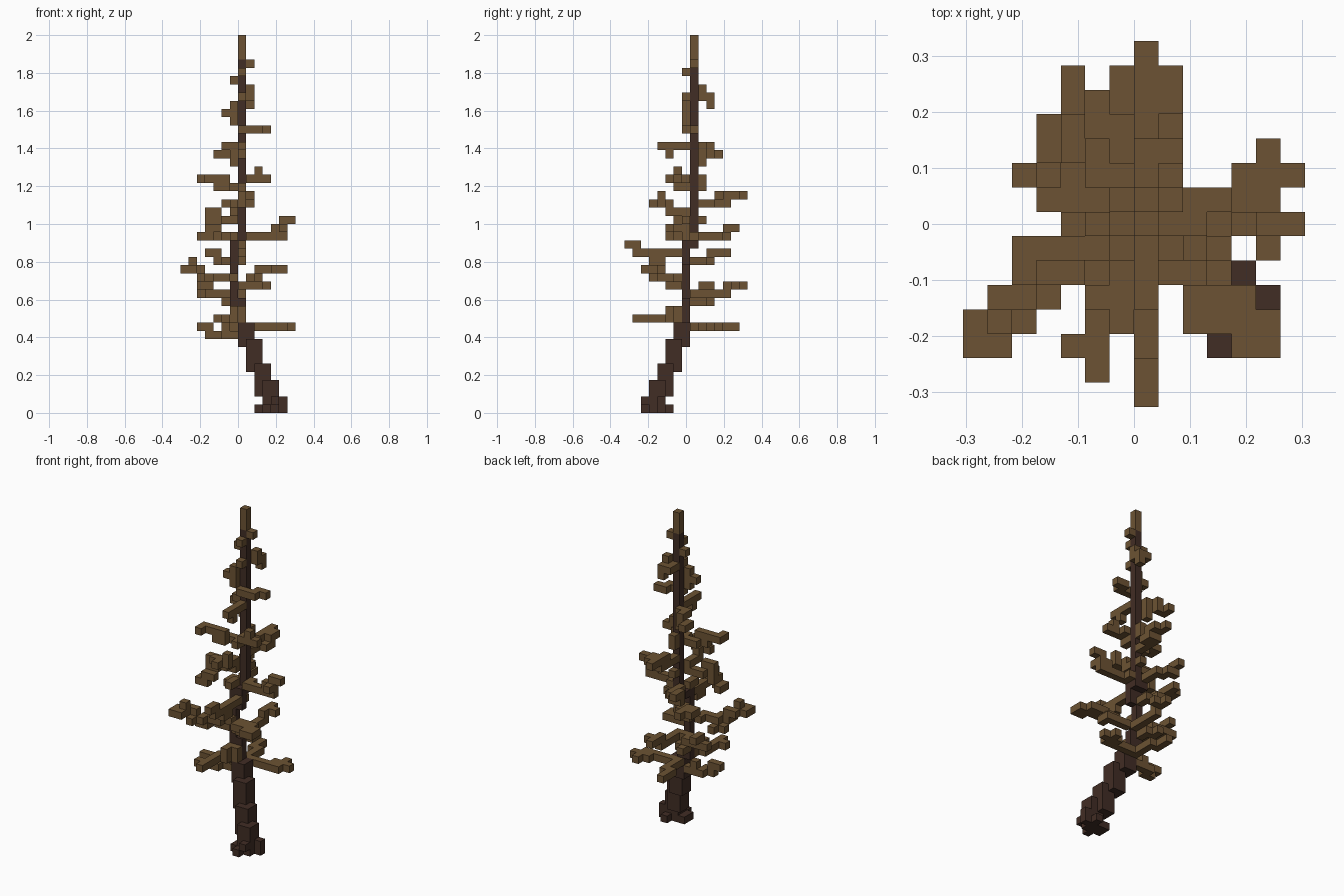
import bpy, bmesh
from mathutils import Vector

UNIT = 2 / 46  # edge of one block
STEPS = {"E": (1, 0, 0), "W": (-1, 0, 0), "N": (0, 1, 0),
         "S": (0, -1, 0), "U": (0, 0, 1), "D": (0, 0, -1)}

old = bpy.data.objects.get("Cube")
if old:
    bpy.data.objects.remove(old, do_unlink=True)


def make_material(name, rgb):
    mat = bpy.data.materials.new(name)
    mat.use_nodes = True
    mat.diffuse_color = (*rgb, 1)
    mat.node_tree.nodes["Principled BSDF"].inputs["Base Color"].default_value = (*rgb, 1)
    return mat


bark = make_material("dark bark", (0.053, 0.026, 0.018))
twig = make_material("brown twig", (0.151, 0.086, 0.033))


def block_object(name, cells, mat):
    """Blocky mesh holding only the outer faces of a set of grid cells."""
    bm = bmesh.new()
    for cell in cells:
        centre = Vector(cell) + Vector((0.5, 0, 0.5))
        for step in STEPS.values():
            if tuple(a + b for a, b in zip(cell, step)) in cells:
                continue
            n = Vector(step)
            u = Vector((n.y, n.z, n.x))
            v = n.cross(u)
            corners = (u + v, v - u, -u - v, u - v)
            bm.faces.new([bm.verts.new((centre + (n + c) / 2) * UNIT) for c in corners])
    bmesh.ops.remove_doubles(bm, verts=bm.verts, dist=UNIT / 100)
    mesh = bpy.data.meshes.new(name)
    bm.to_mesh(mesh)
    bm.free()
    mesh.materials.append(mat)
    bpy.context.collection.objects.link(bpy.data.objects.new(name, mesh))


def walk(start, route):
    """Cells along a route; a lower-case step moves without adding a block."""
    cells, here = {start}, start
    for letter in route:
        here = tuple(a + b for a, b in zip(here, STEPS[letter.upper()]))
        if letter.isupper():
            cells.add(here)
    return cells


def box(xs, ys, zs):
    return {(x, y, z) for x in range(xs[0], xs[1] + 1)
            for y in range(ys[0], ys[1] + 1) for z in range(zs[0], zs[1] + 1)}


# Leaning lower trunk, stepping over to a slim straight stem
roots = box((2, 4), (-4, -3), (0, 0)) | {(3, -5, 0), (4, -2, 0), (5, -3, 0), (5, -3, 1), (4, -5, 1)}
lower = (box((3, 4), (-4, -3), (1, 3)) | box((2, 3), (-3, -2), (2, 5))
         | box((1, 2), (-2, -1), (5, 8)) | box((0, 1), (-1, 0), (8, 10)))
middle = (box((-1, 0), (0, 0), (11, 13)) | box((-1, -1), (0, 0), (14, 20))
          | box((0, 0), (0, 0), (18, 20)) | box((-1, 0), (1, 1), (20, 20)))
block_object("roots", roots, bark)
block_object("leaning_trunk", lower, bark)
block_object("middle_trunk", middle, bark)
block_object("upper_stem", box((0, 0), (1, 1), (21, 42)), bark)
block_object("stem_tip", walk((0, 1, 43), "UU"), twig)

# Short twigs near the top
top_twigs = [
    ((1, 1, 42), ""), ((0, 0, 41), ""), ((-1, 1, 40), ""),
    ((1, 2, 39), "DNDuWS"), ((0, 0, 38), ""), ((-1, 0, 37), "DWeD"),
    ((0, 0, 34), "EENE"), ((0, 0, 32), "SSSnD"), ((-1, 2, 30), "UUWNDWN"),
]

# Crooked branches around the upper stem
upper_branches = [
    ((1, 0, 28), "SEUdE"), ((-1, 0, 27), "WSUdWUWWS"), ((0, 0, 27), "S"),
    ((0, 2, 27), "U"), ((0, 2, 25), "NNNUsNNNsESDS"), ((0, 4, 26), ""),
    ((-1, 0, 24), "SSUSSnWeEU"), ((-1, 0, 23), "WWSUWDDSEwDWN"),
    ((0, 2, 23), ""), ((-1, 0, 21), "S"), ((1, 1, 21), "SEEEEUSnWeUE"),
    ((-1, 2, 21), "NNWNWUN"),
]

# Long branches around the trunk
lower_branches = [
    ((0, -1, 19), "SSSSSUSddnnNN"), ((-1, 1, 18), "NWNWUNNsWS"),
    ((-1, -1, 16), "WSWWSWSnUWSUdWSE"), ((-4, -2, 15), "NwS"),
    ((-4, 2, 15), "N"), ((-1, 1, 14), "WNsWNsWNW"),
    ((0, 1, 14), "NNNNUNNsE"), ((-1, 1, 13), "NWN"),
    ((0, -1, 15), "EEESwUWeSUSENESESW"), ((0, -1, 11), "U"),
    ((-1, -1, 12), "DSUdWSSSWeS"), ((1, 1, 10), "EEEENWeNsE"),
    ((0, 1, 10), "NNNWNN"), ((-1, 0, 9), "WUdWSWUW"),
]

for label, group in (("top_twig", top_twigs), ("upper_branch", upper_branches),
                     ("lower_branch", lower_branches)):
    for number, (start, route) in enumerate(group, 1):
        block_object(f"{label}_{number}", walk(start, route), twig)
